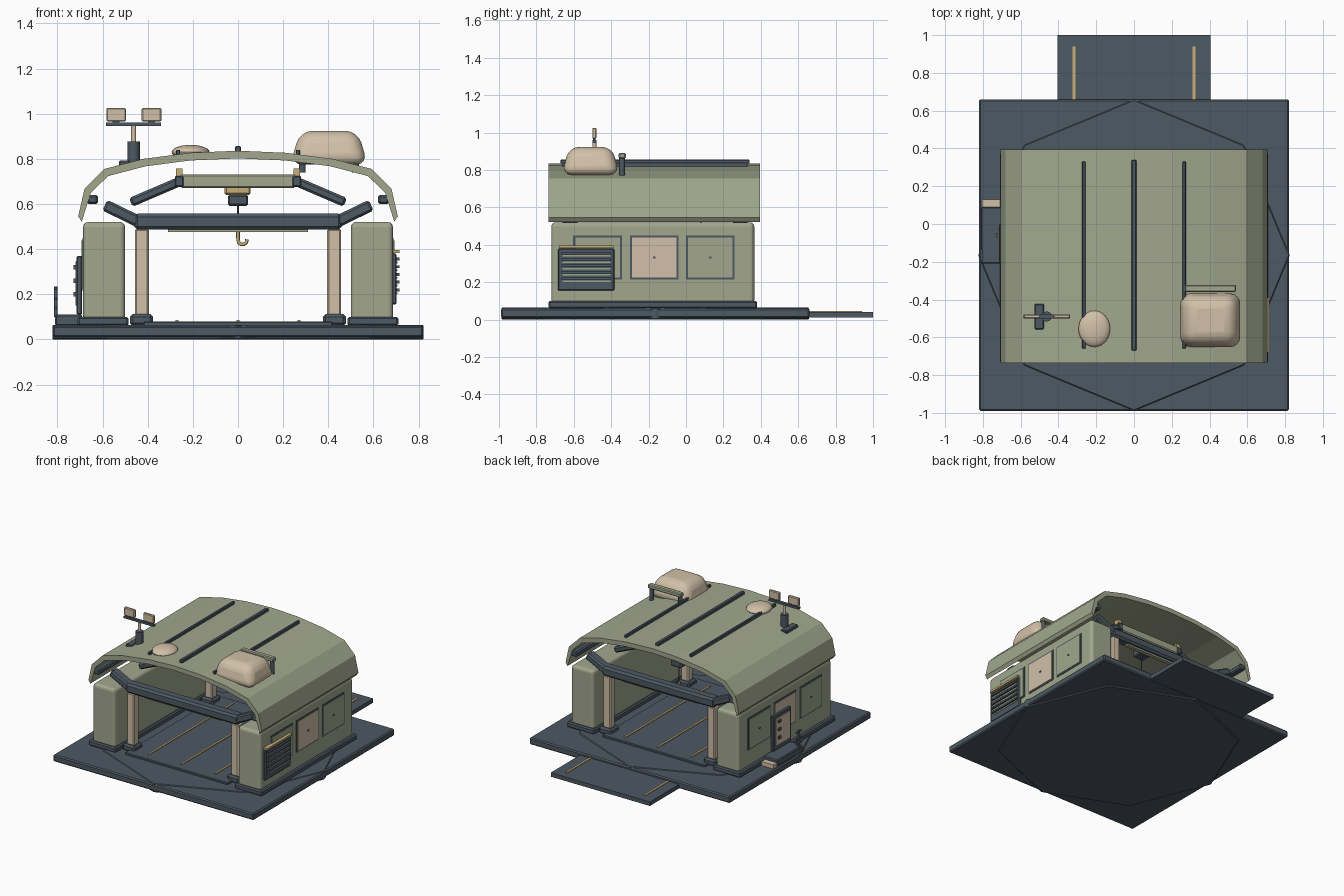
import bpy, bmesh, math
from mathutils import Vector

if "Cube" in bpy.data.objects:
    bpy.data.objects.remove(bpy.data.objects["Cube"], do_unlink=True)


def material(name, rgb):
    m = bpy.data.materials.new(name)
    m.use_nodes = True
    m.diffuse_color = (*rgb, 1)
    bsdf = m.node_tree.nodes["Principled BSDF"]
    bsdf.inputs["Base Color"].default_value = (*rgb, 1)
    bsdf.inputs["Roughness"].default_value = 0.7
    return m


GREEN = material("sage_green", (0.36, 0.39, 0.27))
SLATE = material("slate_blue", (0.075, 0.1, 0.125))
TAN = material("warm_tan", (0.64, 0.53, 0.39))
GOLD = material("ochre", (0.58, 0.43, 0.19))


def finish(name, bm, mat, bevel=0.0, segments=1, smooth=False):
    bmesh.ops.recalc_face_normals(bm, faces=bm.faces)
    me = bpy.data.meshes.new(name)
    bm.to_mesh(me)
    bm.free()
    me.materials.append(mat)
    ob = bpy.data.objects.new(name, me)
    bpy.context.collection.objects.link(ob)
    if bevel:
        mod = ob.modifiers.new("bevel", "BEVEL")
        mod.width, mod.segments, mod.limit_method = bevel, segments, "ANGLE"
    if smooth:
        bpy.ops.object.select_all(action="DESELECT")
        ob.select_set(True)
        bpy.context.view_layer.objects.active = ob
        bpy.ops.object.shade_smooth_by_angle(angle=math.radians(40))
    return ob


def box(name, x, y, z, mat, bevel=0.0, segments=1):
    """Box from (min, max) ranges."""
    bm = bmesh.new()
    bmesh.ops.create_cube(bm, size=1)
    for v in bm.verts:
        v.co = Vector([(r[0] + r[1]) / 2 + c * (r[1] - r[0]) for c, r in zip(v.co, (x, y, z))])
    return finish(name, bm, mat, bevel, segments)


def rod(name, a, b, radius, mat, sides=12):
    a, b = Vector(a), Vector(b)
    bm = bmesh.new()
    bmesh.ops.create_cone(bm, cap_ends=True, segments=sides, radius1=radius, radius2=radius, depth=(b - a).length)
    ob = finish(name, bm, mat, smooth=True)
    ob.location = (a + b) / 2
    ob.rotation_euler = (b - a).to_track_quat("Z", "Y").to_euler()
    return ob


def extrude(name, pts, y, mat):
    """Prism of an xz outline along y."""
    bm = bmesh.new()
    f = bm.faces.new([bm.verts.new((px, y[0], pz)) for px, pz in pts])
    new = bmesh.ops.extrude_face_region(bm, geom=[f])["geom"]
    bmesh.ops.translate(bm, vec=(0, y[1] - y[0], 0), verts=[v for v in new if isinstance(v, bmesh.types.BMVert)])
    return finish(name, bm, mat)


def beam(name, a, b, thick, y, mat):
    """Straight bar between two xz points."""
    a, b = Vector(a), Vector(b)
    d = (b - a).normalized() * thick / 2
    n = Vector((-d.y, d.x))
    ob = extrude(name, [a + n, b + n, b - n, a - n], y, mat)
    mod = ob.modifiers.new("bevel", "BEVEL")
    mod.width, mod.segments = 0.01, 1
    return ob


def span(c, w):
    return (c - w / 2, c + w / 2)


def both(s, lo, hi):
    return (s * lo, s * hi) if s > 0 else (-hi, -lo)


MID = -0.165

# Ground: square plate, octagon slab, rear ramp and floor
box("base_plate", (-0.82, 0.82), (-0.99, 0.66), (0.01, 0.06), SLATE, 0.008)
bm = bmesh.new()
bmesh.ops.create_cone(bm, cap_ends=True, segments=8, radius1=0.825, radius2=0.825, depth=0.065)
bmesh.ops.translate(bm, vec=(0, MID, 0.0325), verts=bm.verts)
finish("octagon_slab", bm, SLATE, 0.006)
box("rear_ramp", (-0.405, 0.405), (0.42, 1.0), (0.012, 0.042), SLATE)
box("bay_floor", (-0.42, 0.42), (-0.72, 0.38), (0.06, 0.08), SLATE, 0.005)
for x in (-0.27, 0, 0.27):
    box("floor_strip", span(x, 0.014), (-0.66, 0.33), (0.075, 0.086), GOLD)
for x in (-0.318, 0.318):
    box("ramp_strip", span(x, 0.016), (0.66, 0.94), (0.04, 0.047), GOLD)

# Side walls with curbs and framed panels
for s in (-1, 1):
    box("side_wall", both(s, 0.5, 0.686), (-0.72, 0.365), (0.08, 0.52), GREEN, 0.022, 3)
    box("wall_curb", both(s, 0.485, 0.71), (-0.735, 0.38), (0.06, 0.1), SLATE, 0.008)
    for y, mat in ((-0.473, GREEN), (-0.17, TAN), (0.129, GREEN)):
        box("panel_frame", both(s, 0.68, 0.689), span(y, 0.26), span(0.332, 0.236), SLATE)
        box("wall_panel", both(s, 0.68, 0.693), span(y, 0.238), span(0.332, 0.214), mat)
        box("panel_latch", both(s, 0.69, 0.697), span(y, 0.014), span(0.332, 0.01), SLATE)
    box("roof_side_beam", both(s, 0.62, 0.668), (-0.735, 0.39), (0.6, 0.64), SLATE, 0.008)

# Louvred vent on the left wall
box("vent_box", (0.68, 0.703), (-0.685, -0.383), (0.155, 0.38), SLATE, 0.006)
for i in range(5):
    z = 0.205 + i * 0.034
    box("vent_slit", (0.7, 0.706), (-0.66, -0.405), span(z, 0.008), GREEN)
    box("vent_louvre", (0.69, 0.715), (-0.665, -0.4), span(z + 0.015, 0.013), SLATE)
box("vent_hood", (0.68, 0.715), (-0.68, -0.388), (0.382, 0.396), GOLD)

# Service console and its step on the right wall
box("console_frame", (-0.715, -0.69), (-0.21, 0.0), (0.11, 0.37), SLATE, 0.005)
box("console_face", (-0.72, -0.71), (-0.185, -0.025), (0.15, 0.345), TAN)
for z in (0.2, 0.26, 0.32):
    box("console_knob", (-0.728, -0.715), span(-0.06, 0.025), span(z, 0.02), SLATE)
box("console_platform", (-0.81, -0.69), (-0.21, 0.09), (0.06, 0.11), SLATE, 0.006)
box("console_step", (-0.805, -0.7), (0.09, 0.13), (0.06, 0.09), TAN)
rod("railing_post", (-0.807, -0.165, 0.1), (-0.807, -0.165, 0.235), 0.008, SLATE)
for z in (0.14, 0.18, 0.225):
    rod("railing_rung", (-0.807, -0.195, z), (-0.807, -0.135, z), 0.006, SLATE)

# Arched roof with raised runners
half = [(0.708, 0.545), (0.68, 0.667), (0.593, 0.755), (0.42, 0.8), (0.21, 0.827)]
inner = [(0.21, 0.793), (0.41, 0.767), (0.575, 0.724), (0.652, 0.65), (0.692, 0.522)]
crown_in = [(0, 0.802)]
outer_line = [(-x, z) for x, z in half] + [(0, 0.836)] + half[::-1]
inner_line = inner[::-1] + crown_in + [(-x, z) for x, z in inner]
extrude("arched_roof", outer_line + inner_line, (-0.735, 0.395), GREEN)
box("roof_runner", span(0, 0.026), (-0.67, 0.34), (0.83, 0.856), SLATE, 0.004)
for x in (-0.265, 0.265):
    box("roof_runner", span(x, 0.018), (-0.66, 0.33), (0.81, 0.84), SLATE, 0.003)

# Portal frames at both ends
for y in (-0.62, 0.29):
    box("portal_beam", (-0.46, 0.46), span(y, 0.08), (0.487, 0.557), SLATE, 0.014)
    box("portal_light_strip", (-0.31, 0.31), span(y, 0.03), (0.475, 0.488), GREEN)
    for s in (-1, 1):
        beam("portal_arm", (s * 0.44, 0.522), (s * 0.59, 0.595), 0.052, span(y, 0.07), SLATE)
        box("portal_leg", both(s, 0.395, 0.457), span(y, 0.06), (0.09, 0.49), TAN, 0.008)
        box("leg_foot", both(s, 0.376, 0.478), span(y, 0.1), (0.06, 0.112), SLATE, 0.012)

# Hoist gantries under the roof
for y in (-0.46, 0.14):
    box("gantry_beam", (-0.255, 0.255), span(y, 0.06), (0.672, 0.73), GREEN, 0.006)
    for s in (-1, 1):
        box("gantry_joint", both(s, 0.24, 0.28), span(y, 0.07), (0.675, 0.725), SLATE, 0.006)
        box("gantry_cap", both(s, 0.245, 0.275), span(y, 0.04), (0.72, 0.757), GOLD)
        beam("gantry_arm", (s * 0.265, 0.697), (s * 0.475, 0.607), 0.042, span(y, 0.055), SLATE)
hy = 0.08
box("hoist_trolley", (-0.06, 0.056), span(hy, 0.1), (0.64, 0.69), GOLD, 0.008)
box("hoist_motor", (-0.045, 0.045), span(hy, 0.08), (0.592, 0.642), SLATE, 0.008)
rod("hoist_cable", (0, hy, 0.47), (0, hy, 0.6), 0.004, SLATE, 8)
cu = bpy.data.curves.new("hoist_hook", "CURVE")
cu.dimensions, cu.bevel_depth, cu.bevel_resolution = "3D", 0.008, 2
arc = [(0, 0.475), (0, 0.45)] + [(0.02 - 0.02 * math.cos(a), 0.44 - 0.02 * math.sin(a)) for a in (0.5, 1.2, 1.9, 2.6, 3.3)]
sp = cu.splines.new("POLY")
sp.points.add(len(arc) - 1)
for p, (x, z) in zip(sp.points, arc):
    p.co = (x, hy, z, 1)
cu.materials.append(GOLD)
bpy.context.collection.objects.link(bpy.data.objects.new("hoist_hook", cu))

# Rounded roof tank, tapered upward, with its bracket
bm = bmesh.new()
bmesh.ops.create_cube(bm, size=1)
for v in bm.verts:
    k = 0.74 if v.co.z > 0 else 1.0
    v.co = Vector((0.403 + v.co.x * 0.345 * k, -0.51 + v.co.y * 0.31 * k, 0.849 + v.co.z * 0.15))
finish("roof_tank", bm, TAN, 0.055, 4, smooth=True)
box("tank_bracket", (0.27, 0.54), (-0.36, -0.322), (0.862, 0.892), GREEN, 0.006)
for x in (0.285, 0.52):
    rod("bracket_leg", (x, -0.342, 0.74), (x, -0.342, 0.87), 0.015, SLATE)

# Roof dome
bm = bmesh.new()
bmesh.ops.create_uvsphere(bm, u_segments=24, v_segments=12, radius=1)
for v in bm.verts:
    v.co = Vector((-0.21 + v.co.x * 0.084, -0.555 + v.co.y * 0.096, 0.83 + v.co.z * 0.032))
finish("roof_dome", bm, TAN, smooth=True)

# Lamp mast
ax, ay = -0.462, -0.49
box("mast_base", span(-0.502, 0.05), span(ay, 0.135), (0.762, 0.792), SLATE, 0.005)
rod("mast_socket", (ax, ay, 0.77), (ax, ay, 0.878), 0.027, SLATE)
rod("mast_pole", (ax, ay, 0.87), (ax, ay, 0.95), 0.011, TAN)
box("lamp_crossbar", (-0.585, -0.34), span(ay, 0.022), (0.945, 0.96), SLATE)
for x in (-0.54, -0.383):
    box("lamp_mount", span(x, 0.03), span(ay, 0.014), (0.955, 0.97), SLATE)
    box("lamp_head", span(x, 0.087), span(ay, 0.022), (0.966, 1.026), TAN, 0.005)
